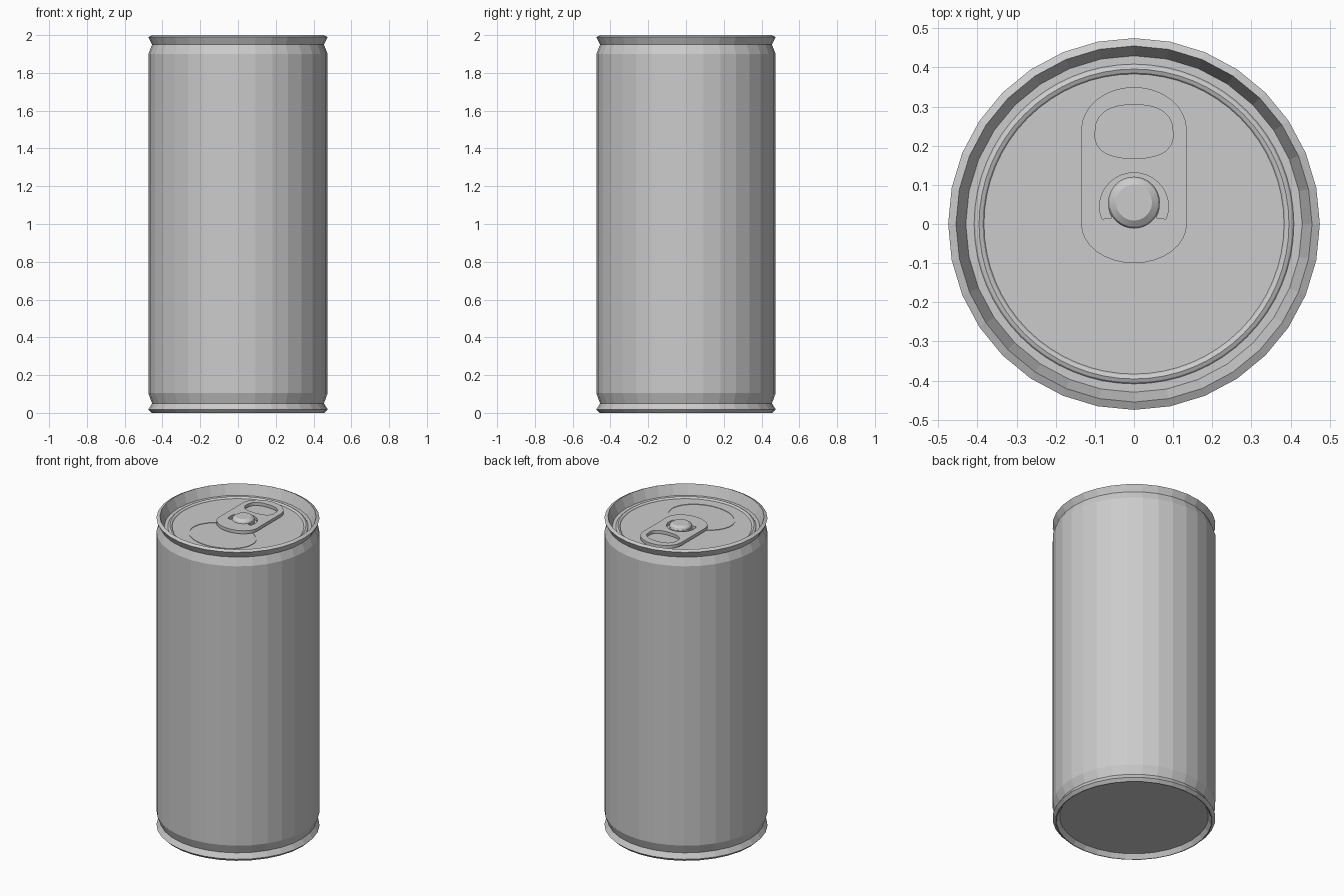
import bpy, bmesh
from math import sin, cos, pi, radians

if "Cube" in bpy.data.objects:
    bpy.data.objects.remove(bpy.data.objects["Cube"])

LID = 1.935  # height of the sunken lid


def lathe(name, profile, sides, y=0.0, smooth=False):
    """Revolve (radius, z) points; ends on the axis become flat caps."""
    bm = bmesh.new()
    rings = [[bm.verts.new((r * cos(2 * pi * i / sides), y + r * sin(2 * pi * i / sides), z))
              for i in range(sides)] for r, z in profile]
    for a, b in zip(rings, rings[1:]):
        for i in range(sides):
            j = (i + 1) % sides
            bm.faces.new((a[i], a[j], b[j], b[i]))
    bm.faces.new(rings[0][::-1])
    bm.faces.new(rings[-1])
    bmesh.ops.recalc_face_normals(bm, faces=bm.faces)
    mesh = bpy.data.meshes.new(name)
    bm.to_mesh(mesh)
    bm.free()
    ob = bpy.data.objects.new(name, mesh)
    bpy.context.collection.objects.link(ob)
    if smooth:
        select(ob)
        bpy.ops.object.shade_smooth_by_angle(angle=radians(30))
    return ob


def select(ob):
    bpy.ops.object.select_all(action='DESELECT')
    ob.select_set(True)
    bpy.context.view_layer.objects.active = ob


def plate(name, outlines, z0, z1):
    """Flat plate: first outline is the edge, the others are holes."""
    cu = bpy.data.curves.new(name, 'CURVE')
    cu.dimensions = '2D'
    cu.fill_mode = 'BOTH'
    cu.extrude = (z1 - z0) / 2
    for pts in outlines:
        sp = cu.splines.new('POLY')
        sp.points.add(len(pts) - 1)
        for p, (x, y) in zip(sp.points, pts):
            p.co = (x, y, 0, 1)
        sp.use_cyclic_u = True
    ob = bpy.data.objects.new(name, cu)
    ob.location.z = (z0 + z1) / 2
    bpy.context.collection.objects.link(ob)
    select(ob)
    bpy.ops.object.convert(target='MESH')
    return ob


def arc(cx, cy, rx, ry, a0, a1, n, power=1.0):
    pts = []
    for i in range(n + 1):
        a = radians(a0 + (a1 - a0) * i / n)
        c, s = cos(a), sin(a)
        pts.append((cx + rx * abs(c) ** power * (1 if c > 0 else -1),
                    cy + ry * abs(s) ** power * (1 if s > 0 else -1)))
    return pts


# Can body with both rims, recessed base and sunken lid
lathe("can_body", [
    (0.434, 0.028), (0.452, 0.0), (0.457, 0.0), (0.475, 0.018), (0.455, 0.05),
    (0.475, 0.105), (0.475, 1.9), (0.455, 1.95), (0.475, 1.99),
    (0.455, 2.0), (0.43, LID)], 32)

# Raised bead around the lid
lathe("lid_bead", [
    (0.41, LID - 0.002), (0.405, LID + 0.005), (0.396, LID + 0.009),
    (0.387, LID + 0.005), (0.382, LID - 0.002), (0.382, LID - 0.003)], 64, smooth=True)

# Score line of the opening
plate("opening_score", [arc(0, -0.155, 0.212, 0.165, 0, 354, 59),
                        arc(0, -0.155, 0.206, 0.159, 0, 354, 59)], LID - 0.003, LID + 0.003)

# Pull tab with finger hole and horseshoe slot
edge = arc(0, 0.24, 0.135, 0.11, 0, 180, 16) + arc(0, 0.0, 0.135, 0.1, 180, 360, 16)
finger_hole = arc(0, 0.23, 0.1, 0.075, 0, 180, 12, 0.8) + arc(0, 0.23, 0.1, 0.062, 190, 350, 12, 0.8)
slot = arc(0, 0.045, 0.088, 0.086, -22, 202, 20) + arc(0, 0.05, 0.066, 0.068, 210, -30, 20)
plate("pull_tab", [edge, finger_hole, slot], LID + 0.005, LID + 0.025)

# Rivet holding the tab
lathe("rivet", [(0.05, LID - 0.003), (0.05, LID + 0.025), (0.066, LID + 0.027),
                (0.062, LID + 0.037), (0.046, LID + 0.048)], 32, y=0.055, smooth=True)
